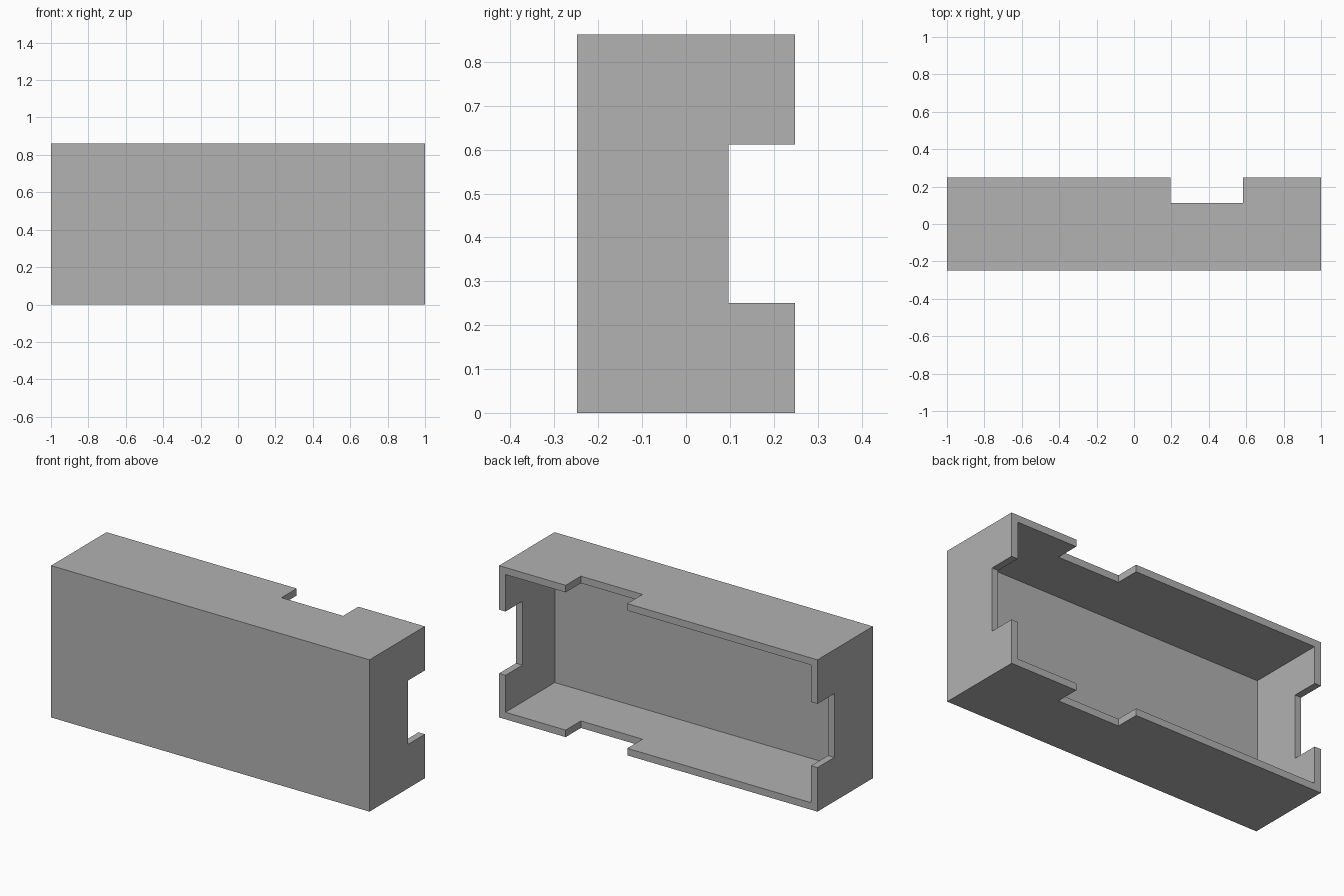
import bpy
from mathutils import Vector

cube = bpy.data.objects.get("Cube")
if cube:
    bpy.data.objects.remove(cube, do_unlink=True)

WIDTH, DEPTH, HEIGHT = 2.0, 0.497, 0.862
WALL, FRONT_WALL = 0.04, 0.055
BACK = DEPTH / 2
PAST = 0.1  # how far cutters reach beyond the shell


def box(name, low, high):
    """Axis-aligned box between two corners."""
    low, high = Vector(low), Vector(high)
    bpy.ops.mesh.primitive_cube_add(size=1)
    obj = bpy.context.object
    obj.name = obj.data.name = name
    for v in obj.data.vertices:
        v.co = (low + high) / 2 + v.co * (high - low)
    return obj


# Outer block
shell = box("open_back_case", (-WIDTH / 2, -BACK, 0), (WIDTH / 2, BACK, HEIGHT))

# Cavity, paired side notches, paired top and bottom notches
cutters = [
    box("cavity_cutter", (WALL - WIDTH / 2, FRONT_WALL - BACK, WALL),
        (WIDTH / 2 - WALL, BACK + PAST, HEIGHT - WALL)),
    box("side_notch_cutter", (-WIDTH / 2 - PAST, 0.097, 0.25),
        (WIDTH / 2 + PAST, BACK + PAST, 0.612)),
    box("top_bottom_notch_cutter", (0.195, 0.112, -PAST),
        (0.582, BACK + PAST, HEIGHT + PAST)),
]
bpy.context.view_layer.objects.active = shell
for cutter in cutters:
    cutter.hide_render = True
    mod = shell.modifiers.new(cutter.name, "BOOLEAN")
    mod.operation, mod.solver, mod.object = "DIFFERENCE", "EXACT", cutter
    bpy.ops.object.modifier_apply(modifier=mod.name)
for cutter in cutters:
    bpy.data.objects.remove(cutter, do_unlink=True)

# Plain grey finish
grey = bpy.data.materials.new("plain_grey")
grey.use_nodes = True
colour = (0.445, 0.445, 0.445, 1)
grey.diffuse_color = colour
grey.node_tree.nodes["Principled BSDF"].inputs["Base Color"].default_value = colour
shell.data.materials.clear()
shell.data.materials.append(grey)
